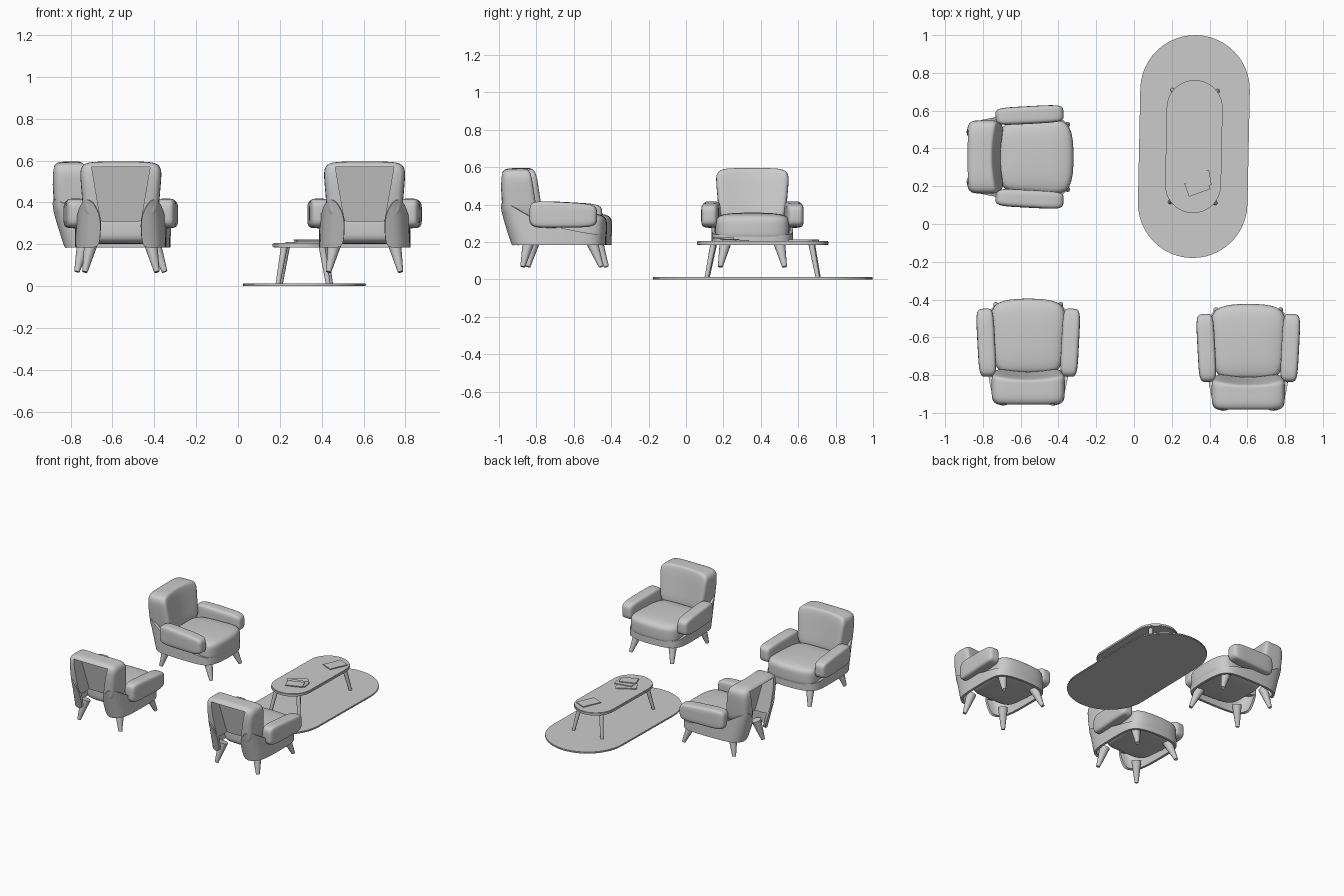
import bpy, bmesh
from math import radians, pi, cos, sin
from mathutils import Matrix, Vector

cube = bpy.data.objects.get("Cube")
if cube:
    bpy.data.objects.remove(cube, do_unlink=True)

grey = bpy.data.materials.new("soft grey")
grey.use_nodes = True
colour = (0.6, 0.6, 0.6, 1)
grey.diffuse_color = colour
grey.node_tree.nodes["Principled BSDF"].inputs["Base Color"].default_value = colour


def finish(name, bm, angle=40):
    """Turn a bmesh into a smooth object with sharp creases."""
    bmesh.ops.recalc_face_normals(bm, faces=bm.faces)
    mesh = bpy.data.meshes.new(name)
    bm.to_mesh(mesh)
    bm.free()
    mesh.materials.append(grey)
    mesh.shade_smooth()
    mesh.set_sharp_from_angle(angle=radians(angle))
    obj = bpy.data.objects.new(name, mesh)
    bpy.context.collection.objects.link(obj)
    return obj


def bake(obj, angle=40):
    """Apply all modifiers."""
    deps = bpy.context.evaluated_depsgraph_get()
    mesh = bpy.data.meshes.new_from_object(obj.evaluated_get(deps))
    obj.modifiers.clear()
    obj.data = mesh
    mesh.shade_smooth()
    mesh.set_sharp_from_angle(angle=radians(angle))
    return obj


def pillow(name, half, loc, power, tweak=None, turn=0):
    """Rounded box, optionally reshaped by a rule."""
    bm = bmesh.new()
    bmesh.ops.create_cube(bm, size=2)
    bmesh.ops.subdivide_edges(bm, edges=bm.edges, cuts=13, use_grid_fill=True)
    for v in bm.verts:
        # crowd the grid towards the edges, then round it
        p = Vector([sin(c * pi / 2) for c in v.co])
        p /= sum(abs(c) ** power for c in p) ** (1 / power)
        if tweak:
            p = Vector(tweak(*p))
        v.co = [p[i] * half[i] for i in range(3)]
    bm.transform(Matrix.Translation(loc) @ Matrix.Rotation(radians(turn), 4, "Z"))
    return finish(name, bm, 60)


def peg(name, top, bottom, r_top, r_bottom):
    """Tapered round leg between two points."""
    top, bottom = Vector(top), Vector(bottom)
    axis = top - bottom
    bm = bmesh.new()
    bmesh.ops.create_cone(bm, cap_ends=True, segments=16, radius1=r_bottom,
                          radius2=r_top, depth=axis.length)
    turn = axis.to_track_quat("Z", "Y").to_matrix().to_4x4()
    bm.transform(Matrix.Translation((top + bottom) / 2) @ turn)
    return finish(name, bm)


def stadium(name, half_x, half_y, z0, z1, bevel):
    """Slab with two straight sides and two round ends."""
    bm = bmesh.new()
    n = 24
    ring = []
    for end in (1, -1):
        for i in range(n + 1):
            a = pi * i / n
            ring.append(bm.verts.new((end * half_x * cos(a),
                        end * (half_y - half_x + half_x * sin(a)), z0)))
    face = bm.faces.new(ring)
    side = bmesh.ops.extrude_face_region(bm, geom=[face])["geom"]
    up = [g for g in side if isinstance(g, bmesh.types.BMVert)]
    bmesh.ops.translate(bm, verts=up, vec=(0, 0, z1 - z0))
    rim = [e for e in bm.edges if abs(e.verts[0].co.z - e.verts[1].co.z) < 1e-5]
    bmesh.ops.bevel(bm, geom=rim, offset=bevel, segments=2, affect="EDGES")
    return finish(name, bm)


# ---- armchair, facing +y ----
def seat_shape(x, y, z):
    z = z + 0.1 * (1 - x * x) * (1 - y * y) if z > 0 else z
    return x * (0.94 + 0.06 * y), y - 0.1 * x * x * max(y, 0), z


def back_shape(x, y, z):
    t = (z + 1) / 2
    if y > 0:
        y = y * (1 - 0.45 * t) - 0.28 * (1 - x * x) * y
    else:
        y *= 0.95 + 0.2 * min(t, 0.6)
    return x * (0.88 + 0.12 * t), y, z


def arm_shape(x, y, z):
    return x, y, z * (0.92 - 0.08 * y) - 0.05 * y


chair = [pillow("seat_cushion", (0.205, 0.2, 0.075), (0, 0.085, 0.275), 5, seat_shape)]

# backrest, hollowed from behind by a trapezoid pocket
back = pillow("back_cushion", (0.2, 0.105, 0.143), (0, -0.17, 0.452), 6, back_shape)
bm = bmesh.new()
bmesh.ops.create_cube(bm, size=2)
for v in bm.verts:
    x, y, z = v.co
    deep = -0.2 if z > 0 else -0.14
    v.co = (x * (0.14 if z > 0 else 0.085), deep if y > 0 else -0.4,
            0.57 if z > 0 else 0.25)
pocket = finish("pocket_cutter", bm)
pocket.hide_render = True
cut = back.modifiers.new("pocket", "BOOLEAN")
cut.operation = "DIFFERENCE"
cut.solver = "EXACT"
cut.object = pocket
bake(back)
bpy.data.objects.remove(pocket, do_unlink=True)
chair.append(back)

# wrap-around shell, open at the rear: x, y, rear flare, top height
rail = [(0.1, -0.215, 0.05, 0.34), (0.155, -0.212, 0.07, 0.43),
        (0.197, -0.17, 0.06, 0.4), (0.208, -0.08, 0.01, 0.31),
        (0.21, 0.08, 0, 0.265), (0.208, 0.2, 0, 0.245),
        (0.17, 0.262, 0, 0.235), (0, 0.278, 0, 0.235)]
bm = bmesh.new()
columns = []
for x, y, flare, top in rail:
    col = []
    for f in (0, 0.5, 1):
        lean = 1 - 0.06 * f * (flare > 0.02)
        col.append(bm.verts.new((x * lean, y - flare * f, 0.185 + (top - 0.185) * f)))
    columns.append(col)
for a, b in zip(columns, columns[1:]):
    for i in range(2):
        bm.faces.new((a[i], b[i], b[i + 1], a[i + 1]))
mirror = bmesh.ops.duplicate(bm, geom=bm.verts[:] + bm.edges[:] + bm.faces[:])["geom"]
for g in mirror:
    if isinstance(g, bmesh.types.BMVert):
        g.co.x *= -1
bmesh.ops.remove_doubles(bm, verts=bm.verts, dist=0.0005)
shell = finish("shell", bm)
smooth = shell.modifiers.new("smooth", "SUBSURF")
smooth.levels = smooth.render_levels = 2
thick = shell.modifiers.new("thick", "SOLIDIFY")
thick.thickness = 0.018
thick.offset = 0
chair.append(bake(shell))

for side, s in (("left", -1), ("right", 1)):
    chair.append(pillow(side + "_arm", (0.047, 0.18, 0.074), (s * 0.222, 0.052, 0.345),
                        5, arm_shape, -3 * s))
    for end, y0, y1 in (("front", 0.2, 0.255), ("rear", -0.13, -0.165)):
        chair.append(peg(f"{side}_{end}_leg", (s * 0.14, y0, 0.215),
                         (s * 0.172, y1, 0.068), 0.034, 0.013))

# three armchairs share the same meshes
places = [(0.605, -0.708, 0), (-0.56, -0.68, 0), (-0.605, 0.355, -90)]
for number, (x, y, turn) in enumerate(places, 1):
    place = Matrix.Translation((x, y, 0)) @ Matrix.Rotation(radians(turn), 4, "Z")
    for part in chair:
        obj = part.copy()
        obj.name = f"chair_{number}_{part.name}"
        bpy.context.collection.objects.link(obj)
        obj.matrix_world = place
for part in chair:
    bpy.data.objects.remove(part, do_unlink=True)

# ---- coffee table on a rug ----
table = [stadium("rug", 0.29, 0.59, 0, 0.012, 0.004),
         stadium("table_top", 0.148, 0.352, 0.184, 0.205, 0.004)]
for sx in (-1, 1):
    for sy in (-1, 1):
        table.append(peg("table_leg", (sx * 0.09, sy * 0.262, 0.19),
                         (sx * 0.12, sy * 0.297, 0.01), 0.016, 0.011))
for obj in table:
    obj.matrix_world = Matrix.Translation((0.317, 0.41, 0)) @ Matrix.Rotation(radians(-1.2), 4, "Z")

# magazines: x, y, z, length, width, turn
for x, y, z, length, width, turn in [(0.37, 0.63, 0.209, 0.14, 0.09, 66),
                                     (0.31, 0.265, 0.208, 0.145, 0.08, 30),
                                     (0.34, 0.235, 0.214, 0.13, 0.08, 10),
                                     (0.335, 0.2, 0.22, 0.12, 0.075, 20)]:
    bm = bmesh.new()
    bmesh.ops.create_cube(bm, size=1)
    bm.transform(Matrix.Diagonal((length, width, 0.007, 1)))
    magazine = finish("magazine", bm)
    magazine.matrix_world = Matrix.Translation((x, y, z)) @ Matrix.Rotation(radians(turn), 4, "Z")
